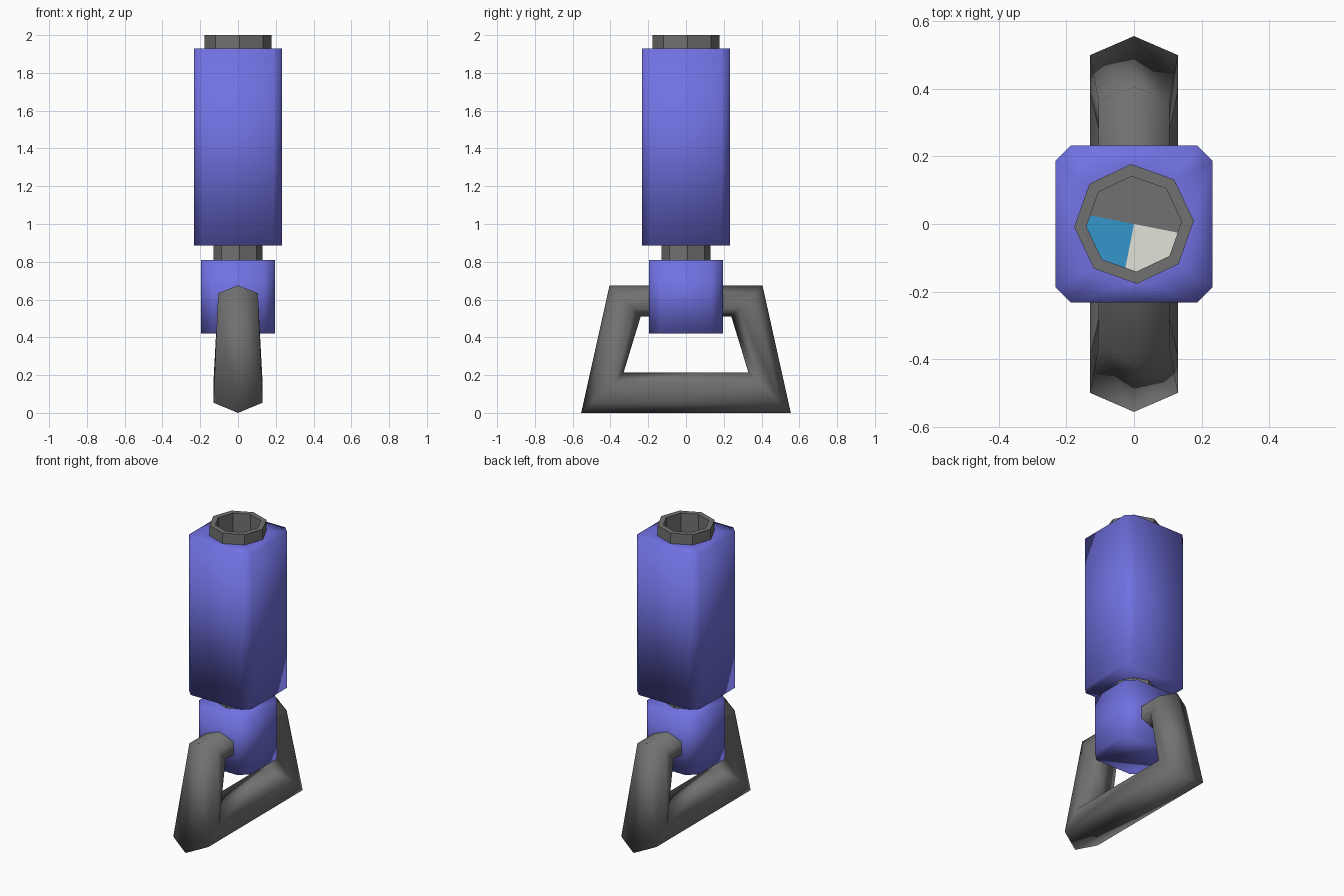
import bpy, bmesh, math

if "Cube" in bpy.data.objects:
    bpy.data.objects.remove(bpy.data.objects["Cube"])


def material(name, rgb):
    m = bpy.data.materials.new(name)
    m.diffuse_color = (*rgb, 1)
    m.use_nodes = True
    m.node_tree.nodes["Principled BSDF"].inputs["Base Color"].default_value = m.diffuse_color
    return m


violet = material("violet blue", (0.165, 0.165, 0.76))
grey = material("dark grey", (0.165, 0.165, 0.165))
sky = material("sky blue", (0.035, 0.30, 0.60))
white = material("off white", (0.76, 0.76, 0.70))


def finish(name, bm, mats, sharp=None):
    bmesh.ops.recalc_face_normals(bm, faces=bm.faces)
    me = bpy.data.meshes.new(name)
    bm.to_mesh(me)
    bm.free()
    for m in mats:
        me.materials.append(m)
    ob = bpy.data.objects.new(name, me)
    bpy.context.collection.objects.link(ob)
    me.shade_smooth()
    if sharp:
        me.set_sharp_from_angle(angle=math.radians(sharp))
    return ob


def ring(bm, pts):
    return [bm.verts.new(p) for p in pts]


def bridge(bm, a, b):
    n = len(a)
    for i in range(n):
        bm.faces.new((a[i], a[(i + 1) % n], b[(i + 1) % n], b[i]))


def circle(r, z, n=8, turn=3):
    return [(r * math.cos(math.radians(turn) + i * math.tau / n),
             r * math.sin(math.radians(turn) + i * math.tau / n), z) for i in range(n)]


def chamfered_square(h, c, z):
    k = h - c
    return [(x, y, z) for x, y in ((h, -k), (h, k), (k, h), (-k, h),
                                   (-h, k), (-h, -k), (-k, -h), (k, -h))]


def block(name, h, c, z0, z1, hole=None):
    bm = bmesh.new()
    low = ring(bm, chamfered_square(h, c, z0))
    top = ring(bm, chamfered_square(h, c, z1))
    bridge(bm, low, top)
    bm.faces.new(low)
    if hole:
        # top cap left open around the socket
        rim = ring(bm, circle(hole, z1))
        edges = [bm.edges.get((r[i], r[(i + 1) % 8])) or bm.edges.new((r[i], r[(i + 1) % 8]))
                 for r in (top, rim) for i in range(8)]
        bmesh.ops.triangle_fill(bm, edges=edges, use_beauty=True)
    else:
        bm.faces.new(top)
    return finish(name, bm, [violet])


# Main body and swivel block
block("main_body", 0.232, 0.045, 0.885, 1.93, hole=0.172)
block("swivel_block", 0.195, 0.06, 0.42, 0.81)

# Hollow socket on top
FLOOR = 1.70
bm = bmesh.new()
rings = [ring(bm, circle(r, z)) for r, z in
         ((0.177, FLOOR), (0.177, 2.0), (0.141, 2.0), (0.141, FLOOR))]
for a, b in zip(rings, rings[1:]):
    bridge(bm, a, b)
finish("top_socket", bm, [grey], 40)

# Socket floor with coloured quarters
bm = bmesh.new()
centre = bm.verts.new((0, 0, FLOOR))
edge = ring(bm, circle(0.145, FLOOR, 32, 168.75))
for i in range(32):
    f = bm.faces.new((centre, edge[i], edge[(i + 1) % 32]))
    f.material_index = 1 if i < 8 else 2 if i < 16 else 0
finish("socket_floor", bm, [grey, sky, white])

# Neck between the blocks
bm = bmesh.new()
low, top = ring(bm, circle(0.131, 0.78)), ring(bm, circle(0.131, 0.92))
bridge(bm, low, top)
bm.faces.new(low)
bm.faces.new(top)
finish("neck", bm, [grey], 40)

# Trapezoid loop: a six-sided mitred section at each corner
bm = bmesh.new()
corners = []
for s, level in ((1, 0), (1, 1), (-1, 1), (-1, 0)):
    (yo, zo), (yi, zi), w = (((0.555, 0), (0.33, 0.215), 0.13),
                             ((0.405, 0.675), (0.24, 0.51), 0.105))[level]
    pts = []
    for x, t in ((0, 0), (w, 0.25), (w, 0.75), (0, 1), (-w, 0.75), (-w, 0.25)):
        pts.append((x, s * (yo + (yi - yo) * t), zo + (zi - zo) * t))
    corners.append(ring(bm, pts))
for i in range(4):
    bridge(bm, corners[i], corners[(i + 1) % 4])
finish("loop_handle", bm, [grey])
